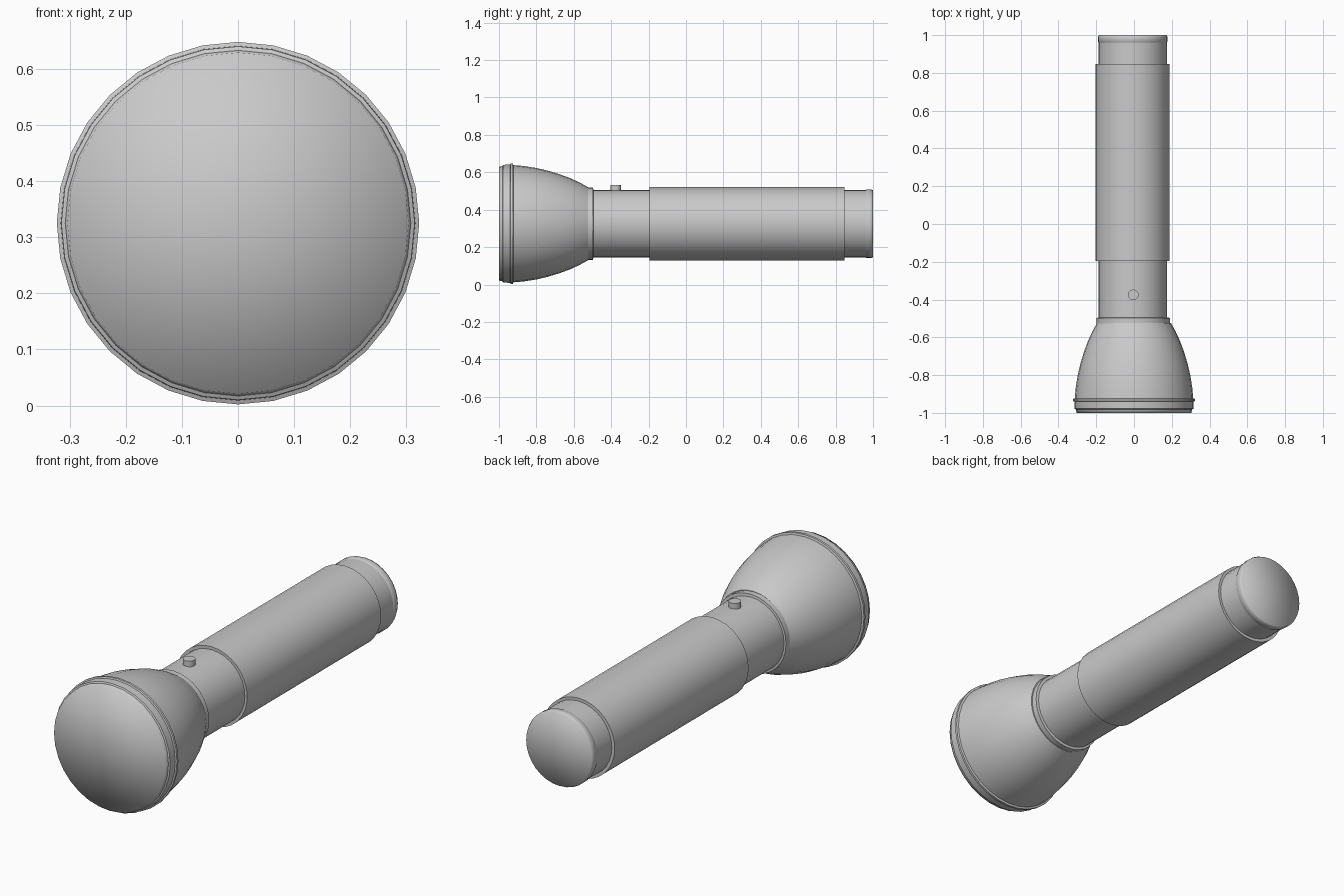
import bpy, bmesh, math

if "Cube" in bpy.data.objects:
    bpy.data.objects.remove(bpy.data.objects["Cube"])

AXIS_Z = 0.325
grey = bpy.data.materials.new("light_grey")
grey.diffuse_color = (0.588, 0.588, 0.588, 1)
grey.use_nodes = True
grey.node_tree.nodes["Principled BSDF"].inputs["Base Color"].default_value = grey.diffuse_color


def finish(name, bm, smooth_angle):
    bmesh.ops.recalc_face_normals(bm, faces=bm.faces[:])
    me = bpy.data.meshes.new(name)
    bm.to_mesh(me)
    bm.free()
    me.materials.append(grey)
    ob = bpy.data.objects.new(name, me)
    bpy.context.collection.objects.link(ob)
    bpy.ops.object.select_all(action='DESELECT')
    ob.select_set(True)
    bpy.context.view_layer.objects.active = ob
    if smooth_angle is None:
        bpy.ops.object.shade_smooth()
    else:
        bpy.ops.object.shade_smooth_by_angle(angle=math.radians(smooth_angle))
    return ob


def lathe(name, profile, x=0.0, smooth_angle=35, sides=32):
    """Revolve (y, radius) points about the torch axis; radius 0 makes a fan."""
    bm = bmesh.new()
    rings = []
    for y, r in profile:
        if r == 0:
            rings.append([bm.verts.new((0, y, 0))] * sides)
        else:
            rings.append([bm.verts.new((r * math.sin(math.tau * i / sides), y,
                                        r * math.cos(math.tau * i / sides)))
                          for i in range(sides)])
    for a, b in zip(rings, rings[1:]):
        for i in range(sides):
            j = (i + 1) % sides
            bm.faces.new(list(dict.fromkeys((a[i], a[j], b[j], b[i]))))
    ob = finish(name, bm, smooth_angle)
    ob.location = (x, 0, AXIS_Z)
    return ob


# flat front lens, softly shaded over its edge
lathe("lens", [(-1, 0), (-1, 0.304), (-0.982, 0.308)], smooth_angle=None)

# bezel and raised rim around the lens
lathe("bezel", [(-0.982, 0.307), (-0.978, 0.315), (-0.94, 0.316),
                (-0.937, 0.323), (-0.926, 0.323), (-0.923, 0.313)])

# bell-shaped head
lathe("head", [(-0.93, 0.314), (-0.87, 0.309), (-0.80, 0.298), (-0.74, 0.284),
               (-0.68, 0.266), (-0.62, 0.244), (-0.57, 0.221), (-0.525, 0.196),
               (-0.525, 0.18)])

# collar behind the head
lathe("collar", [(-0.527, 0.18), (-0.527, 0.194), (-0.497, 0.194), (-0.495, 0.18)], x=-0.004)

# battery tube and thicker grip sleeve
lathe("barrel", [(-0.53, 0.181), (0.965, 0.181)], x=-0.007)
lathe("grip", [(-0.195, 0.18), (-0.195, 0.196), (0.848, 0.196), (0.848, 0.18)], x=-0.009)

# flat tail cap, softly shaded over its edge
lathe("tail_cap", [(0.96, 0.18), (0.965, 0.184), (0.99, 0.184), (1, 0.179), (1, 0)],
      x=-0.007, smooth_angle=None)

# push button on top
bm = bmesh.new()
bmesh.ops.create_cone(bm, cap_ends=True, segments=20, radius1=0.028, radius2=0.028, depth=0.05)
button = finish("button", bm, 35)
button.location = (-0.004, -0.375, 0.507)
